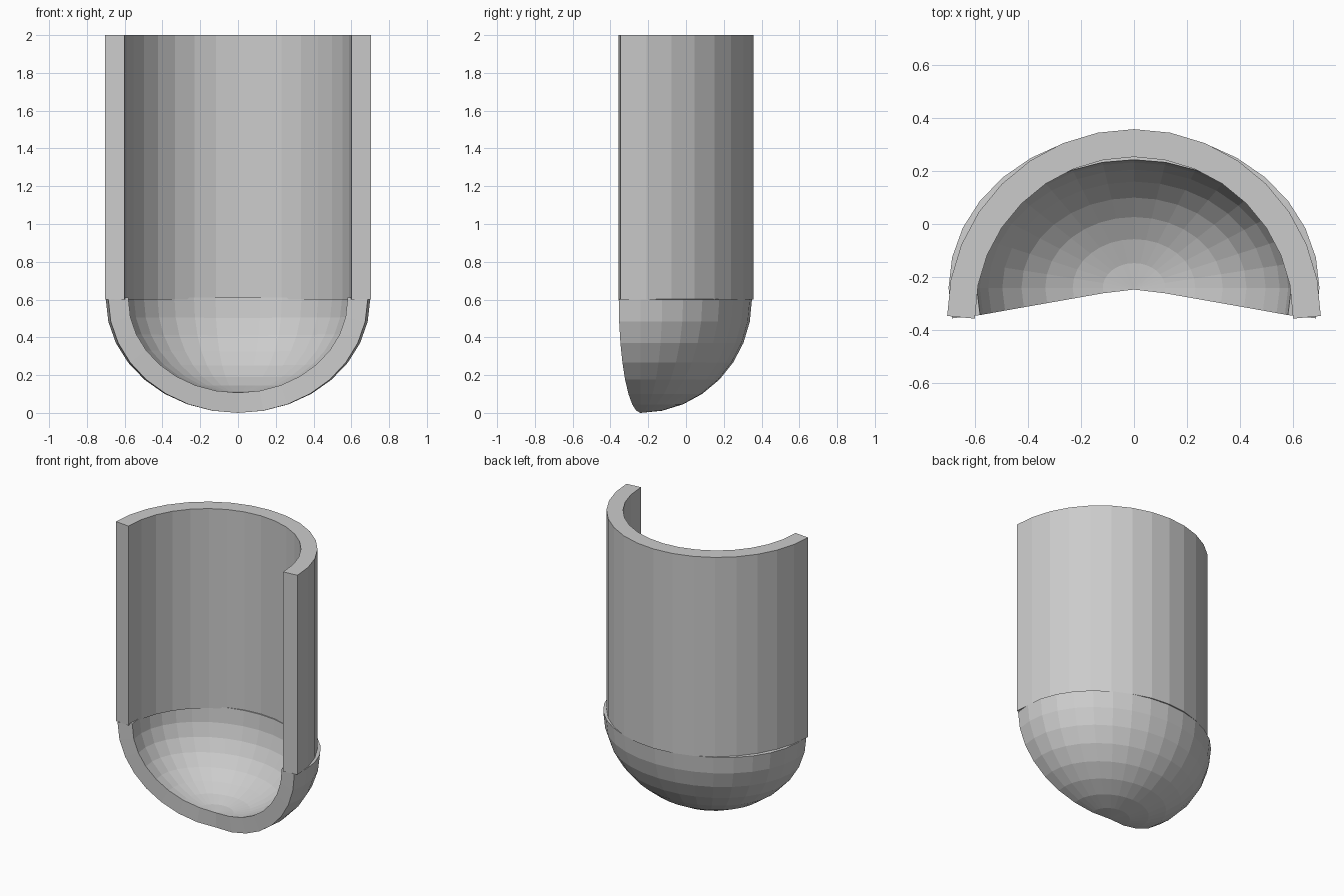
import bpy, bmesh
from math import sin, cos, pi

if "Cube" in bpy.data.objects:
    bpy.data.objects.remove(bpy.data.objects["Cube"])

STEP = 2 * pi / 32  # 32 sides per full turn


def swept_shell(name, rows, first, last, centre_y, thickness):
    """Skin elliptical rows (rx, ry, z), listed bottom to top, then thicken inward."""
    bm = bmesh.new()
    rings = [[bm.verts.new((rx * cos(i * STEP), centre_y + ry * sin(i * STEP), z))
              for i in range(first, last + 1)] for rx, ry, z in rows]
    for low, high in zip(rings, rings[1:]):
        for i in range(last - first):
            bm.faces.new((low[i], low[i + 1], high[i + 1], high[i]))
    bmesh.ops.remove_doubles(bm, verts=bm.verts, dist=1e-5)
    mesh = bpy.data.meshes.new(name)
    bm.to_mesh(mesh)
    bm.free()
    obj = bpy.data.objects.new(name, mesh)
    bpy.context.collection.objects.link(obj)
    solid = obj.modifiers.new("thickness", 'SOLIDIFY')
    solid.thickness = thickness
    solid.offset = -1
    return obj


# Upright half-round wall
swept_shell("half_round_wall", [(0.705, 0.705, 0.6), (0.705, 0.705, 2.0)],
            0, 16, -0.347, 0.105)

# Bowl below: slightly more than half of a squashed hemisphere
bowl_rows = [(0.70 * sin(k * STEP), 0.59 * sin(k * STEP), 0.6 - 0.6 * cos(k * STEP))
             for k in range(9)]
swept_shell("bowl_base", bowl_rows, -1, 17, -0.241, 0.107)
